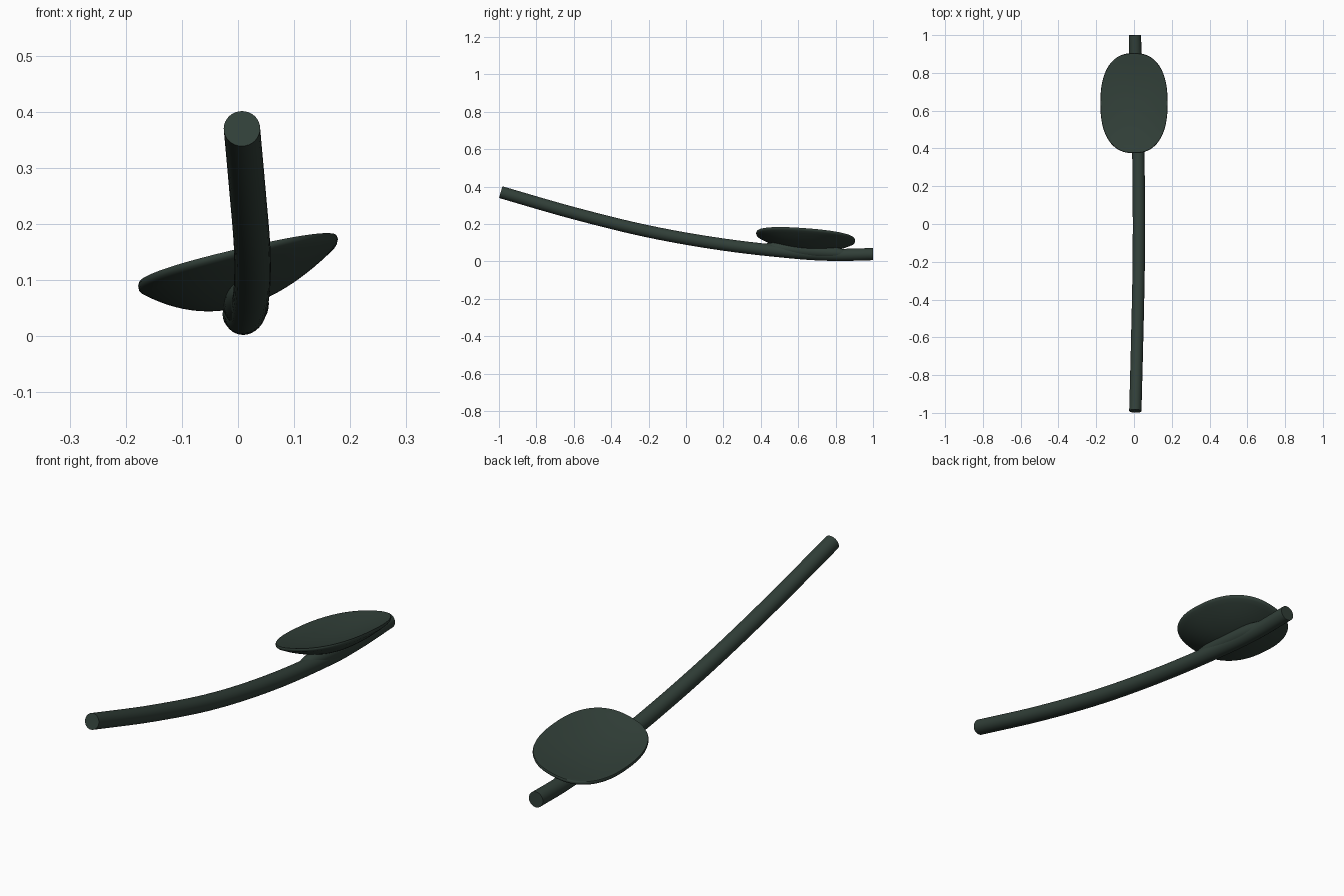
import bpy, bmesh, math
from mathutils import Vector

if "Cube" in bpy.data.objects:
    bpy.data.objects.remove(bpy.data.objects["Cube"])

mat = bpy.data.materials.new("dark green")
mat.diffuse_color = (0.031, 0.050, 0.040, 1)
mat.use_nodes = True
mat.node_tree.nodes["Principled BSDF"].inputs["Base Color"].default_value = mat.diffuse_color


def finish(name, bm, angle=40):
    bmesh.ops.recalc_face_normals(bm, faces=bm.faces)
    me = bpy.data.meshes.new(name)
    bm.to_mesh(me)
    bm.free()
    me.materials.append(mat)
    ob = bpy.data.objects.new(name, me)
    bpy.context.collection.objects.link(ob)
    bpy.ops.object.select_all(action='DESELECT')
    bpy.context.view_layer.objects.active = ob
    ob.select_set(True)
    bpy.ops.object.shade_smooth_by_angle(angle=math.radians(angle))
    return ob


def loft(bm, rings):
    rows = [[bm.verts.new(p) for p in ring] for ring in rings]
    for a, b in zip(rows, rows[1:]):
        n = len(a)
        for i in range(n):
            bm.faces.new((a[i], a[(i + 1) % n], b[(i + 1) % n], b[i]))
    bm.faces.new(rows[0])
    bm.faces.new(rows[-1])


# handle: round bar swept along a gentle curve
key = [(0.007, -0.99, 0.370), (0.017, -0.6, 0.258), (0.025, -0.2, 0.160),
       (0.025, 0.2, 0.090), (0.018, 0.6, 0.045), (0.010, 0.8, 0.035),
       (0.005, 1.0, 0.039)]
pts = [Vector(k) for k in key]
path = []
for i in range(len(pts) - 1):
    p0 = pts[i - 1] if i else 2 * pts[0] - pts[1]
    p1, p2 = pts[i], pts[i + 1]
    p3 = pts[i + 2] if i + 2 < len(pts) else 2 * p2 - p1
    # tangents scaled for uneven spacing
    h = p2.y - p1.y
    m1 = (p2 - p0) / (p2.y - p0.y) * h
    m2 = (p3 - p1) / (p3.y - p1.y) * h
    for s in range(8):
        t = s / 8
        path.append((2*t**3 - 3*t*t + 1) * p1 + (t**3 - 2*t*t + t) * m1
                    + (3*t*t - 2*t**3) * p2 + (t**3 - t*t) * m2)
path.append(pts[-1])
rings = []
R = 0.0325
for i, p in enumerate(path):
    d = (path[min(i + 1, len(path) - 1)] - path[max(i - 1, 0)]).normalized()
    side = d.cross(Vector((0, 0, 1))).normalized()
    up = side.cross(d)
    rings.append([p + R * (math.cos(a) * side + math.sin(a) * up)
                  for a in (2 * math.pi * k / 32 for k in range(32))])
bm = bmesh.new()
loft(bm, rings)
finish("handle", bm)

# dish: shallow tilted oval with hollow top, rounded rim and deeper underside
profile = []
for k in range(13):
    r = 0.02 + 0.95 * k / 12
    profile.append((r, -0.026 * (1 - r * r)))
profile += [(0.99, -0.001), (1.0, -0.006), (0.992, -0.012)]
for k in range(15):
    r = 0.975 - 0.955 * k / 14
    profile.append((r, -0.013 - 0.072 * (1 - r * r)))


def spow(v, e):
    return math.copysign(abs(v) ** e, v)


rings = []
for r, h in profile:
    ring = []
    for k in range(72):
        a = 2 * math.pi * k / 72
        e = 2 / (2 + 0.4 * r)
        x = 0.178 * r * spow(math.cos(a), e)
        y = 0.265 * r * spow(math.sin(a), e)
        ring.append((x, 0.64 + y, 0.137 + 0.235 * x - 0.075 * y + h))
    rings.append(ring)
bm = bmesh.new()
loft(bm, rings)
finish("dish", bm, 60)

# blended mound joining dish and handle
bm = bmesh.new()
bmesh.ops.create_uvsphere(bm, u_segments=32, v_segments=20, radius=1)
for v in bm.verts:
    v.co = Vector((0.014 + 0.041 * v.co.x, 0.64 + 0.25 * v.co.y,
                   0.058 + 0.04 * v.co.z - 0.02 * v.co.y))
finish("joint", bm)
